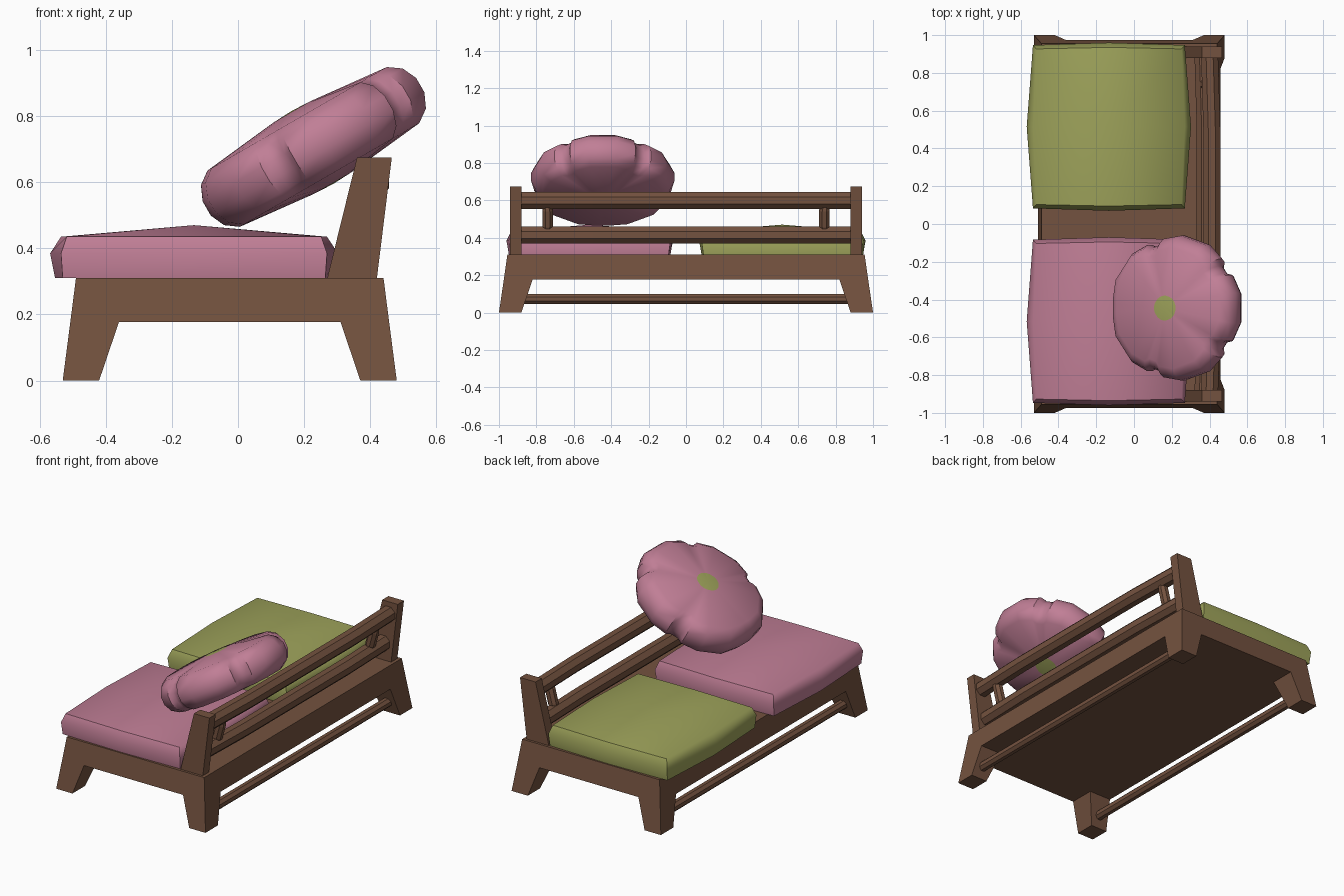
import bpy, bmesh, math
from mathutils import Vector, Matrix

if "Cube" in bpy.data.objects:
    bpy.data.objects.remove(bpy.data.objects["Cube"])


def mat(name, c):
    m = bpy.data.materials.new(name)
    m.diffuse_color = (*c, 1)
    m.use_nodes = True
    m.node_tree.nodes["Principled BSDF"].inputs["Base Color"].default_value = m.diffuse_color
    return m


WOOD = mat("brown wood", (0.175, 0.085, 0.05))
PINK = mat("pink fabric", (0.53, 0.21, 0.305))
GREEN = mat("green fabric", (0.345, 0.37, 0.105))


def loft(name, rings, mats, bottom=None, top=None, smooth=None, matrix=None):
    """Skin equal rings of points; ends close flat, or as a fan to a point."""
    bm = bmesh.new()
    vs = [[bm.verts.new(p) for p in r] for r in rings]
    n = len(vs[0])
    for a, b in zip(vs, vs[1:]):
        for i in range(n):
            j = (i + 1) % n
            bm.faces.new((a[i], a[j], b[j], b[i]))
    for ring, tip in ((vs[0], bottom), (vs[-1], top)):
        if tip is None:
            bm.faces.new(ring)
        else:
            c = bm.verts.new(tip)
            for i in range(n):
                f = bm.faces.new((ring[i], ring[(i + 1) % n], c))
                f.material_index = len(mats) - 1
    bmesh.ops.recalc_face_normals(bm, faces=bm.faces[:])
    me = bpy.data.meshes.new(name)
    bm.to_mesh(me)
    bm.free()
    for m in mats:
        me.materials.append(m)
    ob = bpy.data.objects.new(name, me)
    bpy.context.collection.objects.link(ob)
    if matrix:
        ob.matrix_world = matrix
    if smooth:
        bpy.ops.object.select_all(action='DESELECT')
        ob.select_set(True)
        bpy.context.view_layer.objects.active = ob
        bpy.ops.object.shade_smooth_by_angle(angle=math.radians(smooth))
    return ob


def rect(x0, x1, y0, y1, z):
    return [(x0, y0, z), (x1, y0, z), (x1, y1, z), (x0, y1, z)]


def tube(name, stations, sides=8):
    """Straight-sided tube through (centre, radius) stations."""
    axis = (Vector(stations[-1][0]) - Vector(stations[0][0])).normalized()
    u = axis.cross(Vector((1, 0, 0))).normalized()
    v = axis.cross(u)
    rings = []
    for c, r in stations:
        ang = [(k + 0.5) * math.tau / sides for k in range(sides)]
        R = r / math.cos(math.pi / sides)
        rings.append([Vector(c) + R * (u * math.cos(a) + v * math.sin(a)) for a in ang])
    return loft(name, rings, [WOOD])


# seat base, tapering upward
CX = -0.025
loft("seat_base", [rect(CX - .482, CX + .482, -.974, .974, .177),
                   rect(CX - .465, CX + .465, -.955, .955, .31)], [WOOD])

# splayed legs
for sx, nx in ((-1, "left"), (1, "right")):
    for sy, ny in ((-1, "front"), (1, "back")):
        loft(f"{ny}_{nx}_leg",
             [rect(CX + sx * .505, CX + sx * .395, sy * 1.0, sy * .88, 0),
              rect(CX + sx * .482, CX + sx * .335, sy * .974, sy * .82, .177)], [WOOD])
    # long stretcher between the legs
    x = CX + sx * .437
    tube(f"{nx}_stretcher", [((x, -.9, .073), .027), ((x, .9, .073), .027)])

# backrest posts
for sy, ny in ((-1, "front"), (1, "back")):
    loft(f"{ny}_back_post", [rect(.27, .42, sy * .94, sy * .88, .31),
                             rect(.36, .465, sy * .94, sy * .88, .675)], [WOOD])
    # short spindle between the rails
    a, b = Vector((.37, sy * .74, .43)), Vector((.41, sy * .74, .58))
    tube(f"{ny}_spindle", [(a, .02), (a.lerp(b, .22), .028),
                           (a.lerp(b, .78), .028), (b, .02)])

# slightly bowed backrest rails
for name, x, z in (("lower_rail", .365, .415), ("upper_rail", .40, .60)):
    tube(name, [((x + (.012 if abs(y) < .6 else 0), y, z), .045)
                for y in (-.9, -.5, .5, .9)])


# puffy seat cushions: corners pulled in, sides bulging
def cushion(name, cy, m):
    cx, rings = -.133, []
    for z, mx, kx, my, ky in ((.31, .42, .397, .432, .422),
                              (.385, .435, .402, .445, .432),
                              (.435, .402, .385, .42, .412)):
        pts = ((mx, 0), (kx, ky), (0, my), (-kx, ky),
               (-mx, 0), (-kx, -ky), (0, -my), (kx, -ky))
        rings.append([(cx + x, cy + y, z) for x, y in pts])
    loft(name, rings, [m], top=(cx, cy, .47), smooth=60)


cushion("pink_seat_cushion", -.515, PINK)
cushion("green_seat_cushion", .515, GREEN)

# flower pillow: five petals with narrow notches, tilted on the backrest
outline = []
for k in range(5):
    for off, r in ((-32, .345), (-28, .372), (-12, .385), (12, .385), (28, .372), (32, .345)):
        a = k * 72 + off
        if abs(a - 180) < 5:
            r = .37
        outline.append((math.radians(a), r))


def flower(scale, w):
    return [(r * scale * math.cos(a), r * scale * math.sin(a), w) for a, r in outline]


def disc(r, w):
    return [(r * math.cos(a), r * math.sin(a), w) for a, _ in outline]


rings = [disc(.066, -.124), flower(.84, -.098), flower(.945, -.07), flower(1, -.025),
         flower(1, .025), flower(.945, .07), flower(.84, .098), disc(.066, .124)]
loft("flower_pillow", rings, [PINK, GREEN], bottom=(0, 0, -.127), top=(0, 0, .127), smooth=40,
     matrix=Matrix.Translation((.225, -.445, .705)) @ Matrix.Rotation(math.radians(-30), 4, 'Y'))
